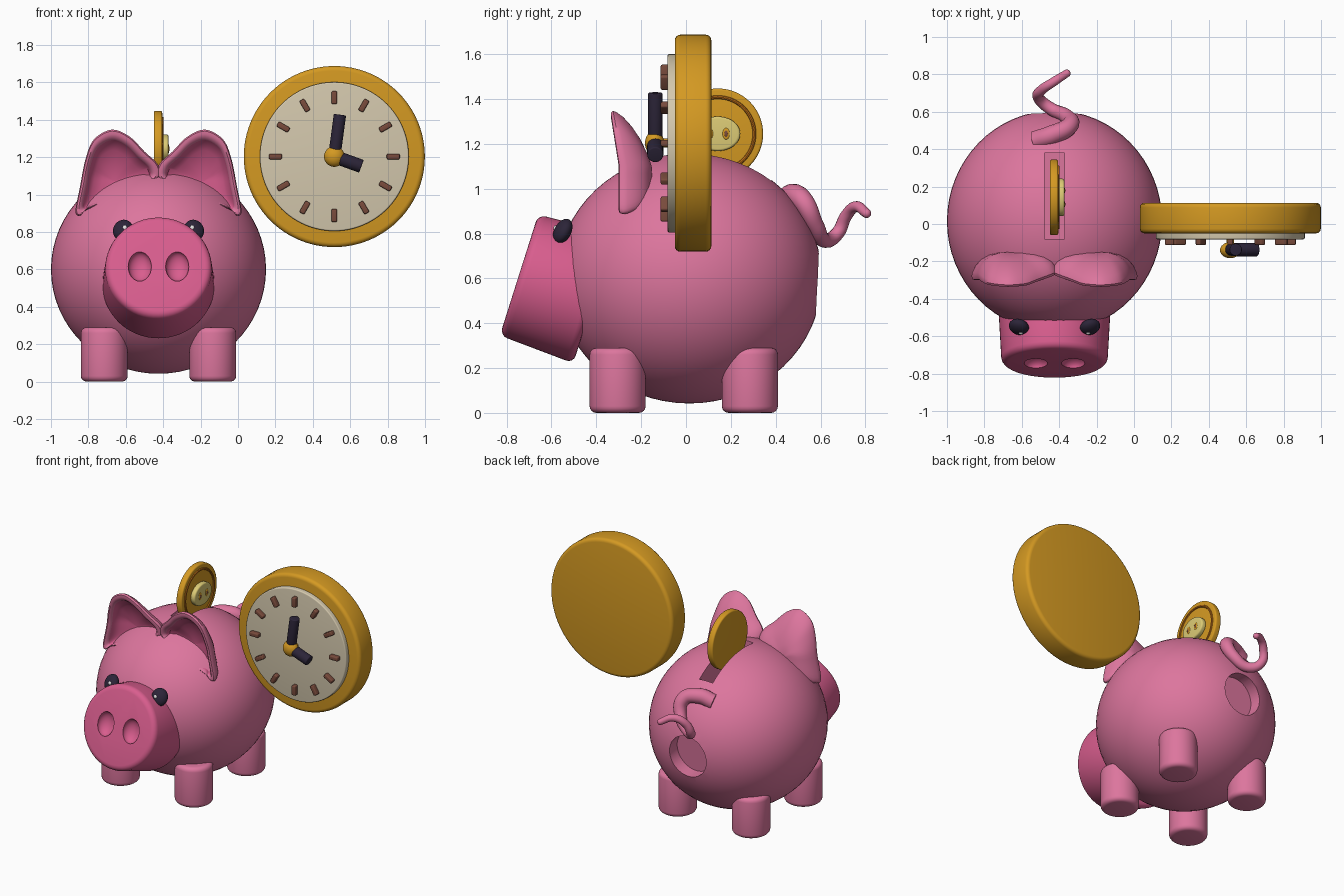
import bpy, bmesh, math
from mathutils import Vector, Matrix

if "Cube" in bpy.data.objects:
    bpy.data.objects.remove(bpy.data.objects["Cube"])


def colour(name, r, g, b):
    m = bpy.data.materials.new(name)
    m.diffuse_color = (r, g, b, 1)
    m.use_nodes = True
    m.node_tree.nodes["Principled BSDF"].inputs["Base Color"].default_value = m.diffuse_color
    return m


PINK = colour("pink", 0.72, 0.18, 0.34)
ROSE = colour("rose", 0.69, 0.11, 0.27)
GOLD = colour("gold", 0.66, 0.32, 0.016)
CREAM = colour("cream", 0.66, 0.58, 0.42)
BROWN = colour("brown", 0.19, 0.07, 0.045)
NAVY = colour("navy", 0.025, 0.018, 0.04)
ORANGE = colour("orange", 0.55, 0.17, 0.01)
PALE = colour("pale_yellow", 0.72, 0.6, 0.18)
WHITE = colour("white", 0.8, 0.8, 0.8)

CX = -0.425          # centre line of the pig
BACK = (0, 1, 0)


def finish(ob, name, mat, bevel=0, smooth=True):
    ob.name = name
    if mat:
        ob.data.materials.append(mat)
    bpy.ops.object.select_all(action='DESELECT')
    ob.select_set(True)
    bpy.context.view_layer.objects.active = ob
    if bevel:
        b = ob.modifiers.new("bevel", 'BEVEL')
        b.width, b.segments, b.limit_method, b.angle_limit = bevel, 4, 'ANGLE', math.radians(50)
        bpy.ops.object.modifier_apply(modifier=b.name)
    if smooth:
        bpy.ops.object.shade_smooth_by_angle(angle=math.radians(40))
    return ob


def ball(name, mat, loc, size, rot=(0, 0, 0), seg=32):
    bpy.ops.mesh.primitive_uv_sphere_add(segments=seg, ring_count=seg // 2, radius=1,
                                         location=loc, rotation=rot)
    ob = bpy.context.object
    ob.scale = size
    bpy.ops.object.transform_apply(location=False, rotation=False, scale=True)
    return finish(ob, name, mat)


def rod(name, mat, start, end, r1, r2=None, bevel=0, n=48, squash=1):
    """Cylinder or cone between two points; squash scales its local x."""
    a, b = Vector(start), Vector(end)
    bpy.ops.mesh.primitive_cone_add(vertices=n, radius1=r1, radius2=r2 or r1,
                                    depth=(b - a).length, location=(a + b) / 2)
    ob = bpy.context.object
    ob.scale.x = squash
    bpy.ops.object.transform_apply(location=False, rotation=False, scale=True)
    ob.rotation_euler = (b - a).to_track_quat('Z', 'Y').to_euler()
    return finish(ob, name, mat, bevel)


def box(name, mat, loc, size, rot=(0, 0, 0), bevel=0):
    bpy.ops.mesh.primitive_cube_add(size=1, location=loc, rotation=rot)
    ob = bpy.context.object
    ob.scale = size
    bpy.ops.object.transform_apply(location=False, rotation=False, scale=True)
    return finish(ob, name, mat, bevel)


def cut(ob, cutters):
    bpy.context.view_layer.objects.active = ob
    for c in cutters:
        m = ob.modifiers.new("cut", 'BOOLEAN')
        m.operation, m.object, m.solver = 'DIFFERENCE', c, 'EXACT'
        bpy.ops.object.modifier_apply(modifier=m.name)
        bpy.data.objects.remove(c)
    finish(ob, ob.name, None)


# body with coin slot on top and round opening behind
body = ball("body", PINK, (CX, 0.015, 0.6), (0.575, 0.592, 0.558), seg=64)
cut(body, [box("slot_cutter", PINK, (CX, 0.15, 1.12), (0.105, 0.46, 0.36)),
           rod("hole_cutter", PINK, (CX, 0.50, 0.582), (CX, 0.8, 0.56), 0.145)])

# snout, tilted upward, with two nostril dimples
axis = Vector((0, -0.953, 0.302))
front = Vector((CX, -0.745, 0.615))
snout = rod("snout", ROSE, front - axis * 0.35, front, 0.302, 0.283, bevel=0.035, n=64)
cut(snout, [ball("nostril_cutter", ROSE, front + Vector((s * 0.1, 0, 0)),
                 (0.062, 0.05, 0.082), (math.radians(-17.5), 0, 0)) for s in (-1, 1)])

# eyes with small glints, and legs
for s, side in ((-1, "left"), (1, "right")):
    ball("eye_" + side, NAVY, (CX + s * 0.19, -0.55, 0.81), (0.055, 0.036, 0.06),
         (math.radians(-28), 0, s * math.radians(18)))
    ball("eye_glint_" + side, WHITE, (CX + s * 0.18, -0.583, 0.822), (0.012, 0.008, 0.014), seg=12)
    for y, end in ((-0.305, "front"), (0.285, "back")):
        rod(f"{end}_leg_{side}", PINK, (CX + s * 0.29, y, 0), (CX + s * 0.29, y, 0.29),
            0.125, bevel=0.03)


# ears: closed outline lofted from the rounded back, over the rim, into the hollow
def smooth_loop(pts, steps=5):
    out, n = [], len(pts)
    for i in range(n):
        a, b, c, d = (Vector(pts[(i + k) % n]) for k in (-1, 0, 1, 2))
        for j in range(steps):
            t = j / steps
            out.append(0.5 * (2 * b + (c - a) * t + (2 * a - 5 * b + 4 * c - d) * t * t
                              + (3 * b - a - 3 * c + d) * t ** 3))
    return out


EAR = [(0, 1.155), (0.075, 1.23), (0.155, 1.31), (0.25, 1.347), (0.345, 1.295), (0.39, 1.19),
       (0.42, 1.04), (0.444, 0.91), (0.42, 0.887), (0.38, 0.92), (0.2, 0.99), (0.01, 1.08)]
RINGS = [(0.02, 0.15), (0.3, 0.147), (0.55, 0.135), (0.75, 0.11), (0.9, 0.075), (0.98, 0.04),
         (1, 0.02), (0.97, 0.004), (0.91, 0), (0.85, 0.006), (0.8, 0.022), (0.76, 0.05),
         (0.6, 0.075), (0.35, 0.09), (0.02, 0.095)]


def ear(name, s):
    bm = bmesh.new()
    mid, loops = Vector((0.24, 1.07)), []
    outline = smooth_loop(EAR)
    for k, dy in RINGS:
        loop = []
        for p in outline:
            q = mid + (p - mid) * k
            lean = -0.30 - 0.04 * max(0, (q.y - 1.1) / 0.25) + 0.03 * max(0, 1 - q.x / 0.15)
            thin = 1 - 0.3 * max(0, (q.y - 1.1) / 0.25)
            loop.append(bm.verts.new((CX + s * q.x, lean + dy * thin, q.y)))
        loops.append(loop)
    n = len(outline)
    for r in range(len(loops) - 1):
        for i in range(n):
            j = (i + 1) % n
            f = bm.faces.new((loops[r][i], loops[r][j], loops[r + 1][j], loops[r + 1][i]))
            f.material_index = int(r >= 10)
    bm.faces.new(loops[0])
    bm.faces.new(loops[-1]).material_index = 1
    bmesh.ops.recalc_face_normals(bm, faces=bm.faces)
    me = bpy.data.meshes.new(name)
    bm.to_mesh(me)
    bm.free()
    ob = bpy.data.objects.new(name, me)
    bpy.context.collection.objects.link(ob)
    finish(ob, name, PINK)
    me.materials.append(ROSE)


ear("ear_left", -1)
ear("ear_right", 1)

# curly tapering tail
TAIL = [(-0.53, 0.445, 0.94, 1.0), (-0.44, 0.475, 0.97, 1.0), (-0.345, 0.525, 0.94, 0.9),
        (-0.36, 0.575, 0.84, 0.75), (-0.45, 0.62, 0.77, 0.65), (-0.51, 0.675, 0.80, 0.58),
        (-0.495, 0.715, 0.88, 0.52), (-0.43, 0.76, 0.92, 0.47), (-0.36, 0.805, 0.89, 0.4)]
cu = bpy.data.curves.new("tail", 'CURVE')
cu.dimensions, cu.bevel_depth, cu.bevel_resolution, cu.use_fill_caps = '3D', 0.052, 5, True
sp = cu.splines.new('BEZIER')
sp.bezier_points.add(len(TAIL) - 1)
for bp, (x, y, z, r) in zip(sp.bezier_points, TAIL):
    bp.co, bp.radius = (x, y, z), r
    bp.handle_left_type = bp.handle_right_type = 'AUTO'
tail = bpy.data.objects.new("tail", cu)
bpy.context.collection.objects.link(tail)
bpy.ops.object.select_all(action='DESELECT')
tail.select_set(True)
bpy.context.view_layer.objects.active = tail
bpy.ops.object.convert(target='MESH')
finish(bpy.context.object, "tail", PINK)
ball("tail_tip", PINK, TAIL[-1][:3], (0.021,) * 3, seg=16)

# coin standing in the slot, with a snout relief on one side
cy, cz = 0.142, 1.245
rod("coin", GOLD, (-0.45, cy, cz), (-0.405, cy, cz), 0.202, bevel=0.01, n=64)
bpy.ops.mesh.primitive_torus_add(major_radius=0.163, minor_radius=0.008, major_segments=64,
                                 minor_segments=8, location=(-0.405, cy, cz),
                                 rotation=(0, math.pi / 2, 0))
finish(bpy.context.object, "coin_ring", ORANGE)
relief = rod("coin_snout", PALE, (-0.41, cy, cz), (-0.372, cy, cz), 0.077, bevel=0.01)
relief.scale = [1.3 if abs((relief.rotation_euler.to_matrix() @ Vector(v)).y) > 0.9 else 1
                for v in ((1, 0, 0), (0, 1, 0), (0, 0, 1))]
for dy in (-0.037, 0.037):
    ball("coin_nostril", GOLD, (-0.372, cy + dy, cz), (0.004, 0.016, 0.026), seg=16)
    ball("coin_nostril_centre", BROWN, (-0.370, cy + dy, cz), (0.004, 0.008, 0.015), seg=16)

# clock case and dial
kx, kz = 0.515, 1.203
rod("clock_case", GOLD, (kx, 0.113, kz), (kx, -0.05, kz), 0.484, bevel=0.025, n=96)
rod("clock_dial", CREAM, (kx, 0, kz), (kx, -0.082, kz), 0.398, bevel=0.008, n=96)

# hour marks
for i in range(12):
    a = i * math.pi / 6
    box("hour_mark", BROWN, (kx + 0.315 * math.sin(a), -0.093, kz + 0.315 * math.cos(a)),
        (0.03, 0.04, 0.07), (0, a, 0), bevel=0.008)

# hands and hub
hy = -0.137
rod("minute_hand", NAVY, (kx, hy, kz), (kx + 0.03, hy, kz + 0.224), 0.033, bevel=0.006, n=24)
rod("hour_hand", NAVY, (kx, hy, kz), (kx + 0.145, hy, kz - 0.052), 0.036, bevel=0.006, n=24)
rod("hub_axle", GOLD, (kx, -0.07, kz), (kx, hy, kz), 0.02, n=16)
ball("hub", GOLD, (kx, hy - 0.003, kz), (0.055, 0.043, 0.055))
